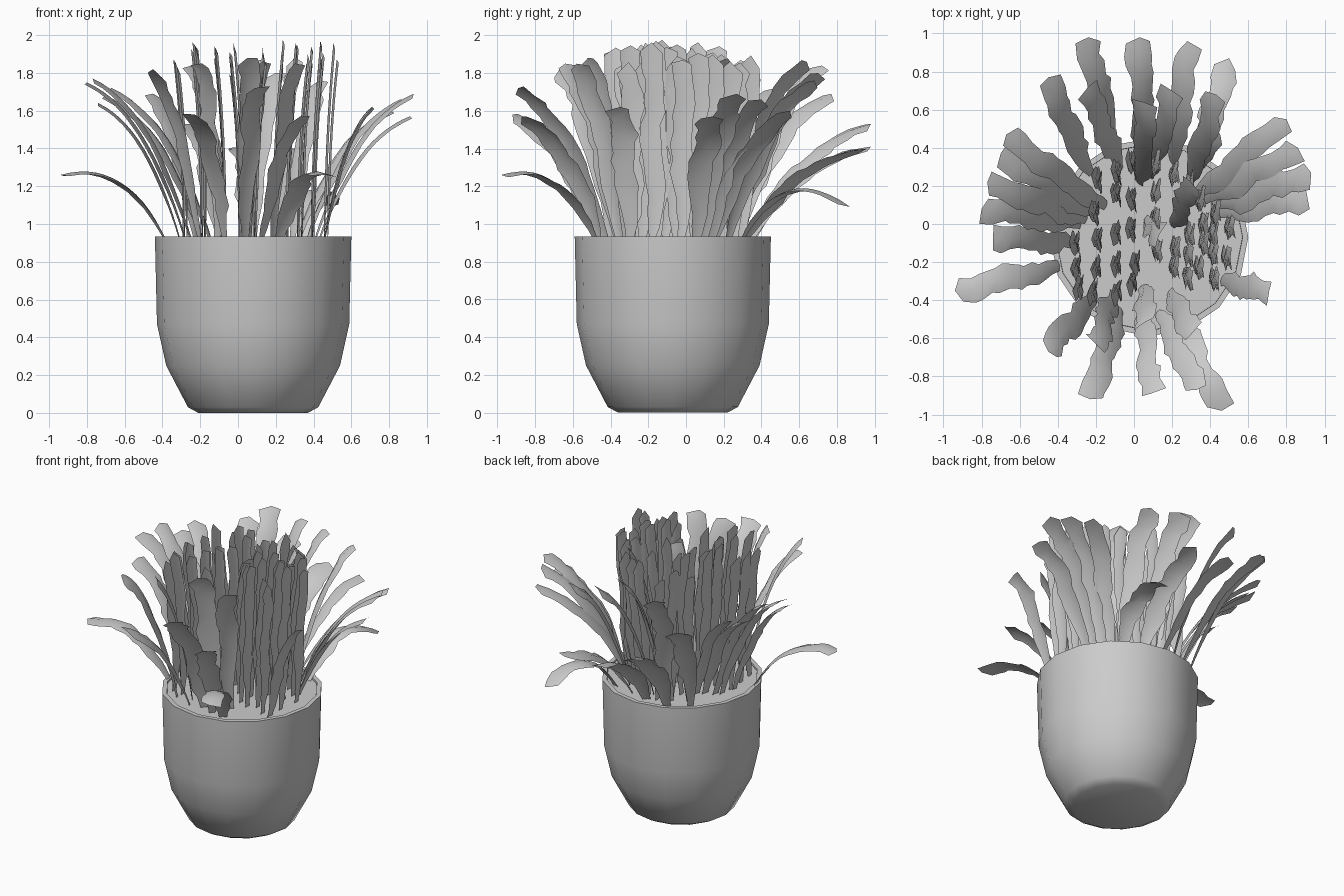
import bpy, bmesh, random
from math import sin, cos, pi
from mathutils import Vector

if "Cube" in bpy.data.objects:
    bpy.data.objects.remove(bpy.data.objects["Cube"])

random.seed(4)
CX, CY = 0.08, -0.07   # pot axis
Y = Vector((0, 1, 0))


def finish(bm, name, angle):
    me = bpy.data.meshes.new(name)
    bm.to_mesh(me)
    bm.free()
    ob = bpy.data.objects.new(name, me)
    bpy.context.collection.objects.link(ob)
    bpy.ops.object.select_all(action='DESELECT')
    ob.select_set(True)
    bpy.context.view_layer.objects.active = ob
    bpy.ops.object.shade_smooth_by_angle(angle=angle)
    return ob


def lathe(name, profile, sides=16, cap_first=True, cap_last=True):
    bm = bmesh.new()
    rings = [[bm.verts.new((CX + r * cos(2 * pi * i / sides), CY + r * sin(2 * pi * i / sides), z))
              for i in range(sides)] for r, z in profile]
    for a, b in zip(rings, rings[1:]):
        for i in range(sides):
            j = (i + 1) % sides
            bm.faces.new((a[i], a[j], b[j], b[i]))
    if cap_first:
        bm.faces.new(rings[0][::-1])
    if cap_last:
        bm.faces.new(rings[-1])
    return finish(bm, name, 0.7)


# Pot with rounded foot and thin rim, and the soil disc inside it
lathe("pot", [(0.29, 0), (0.345, 0.03), (0.46, 0.25), (0.509, 0.47), (0.52, 0.935),
              (0.49, 0.935), (0.475, 0.5)], cap_last=False)
lathe("soil", [(0.489, 0.922)], cap_first=False)


def blade(bm, base, ctrl, tip, side, width, roll=0.0, fold=0.22, n=14):
    """Ragged folded leaf along a quadratic curve; roll turns its width towards y."""
    base, ctrl, tip = Vector(base), Vector(ctrl), Vector(tip)
    rows = []
    phase = random.uniform(0, 6)
    for i in range(n + 1):
        t = i / n
        p = base * (1 - t) ** 2 + ctrl * 2 * t * (1 - t) + tip * t * t
        tan = ((ctrl - base) * (1 - t) + (tip - ctrl) * t).normalized()
        across = side + roll * (Y - tan * Y.dot(tan))
        across = (across - tan * across.dot(tan)).normalized()
        nor = across.cross(tan).normalized()
        if i == n:
            rows.append([bm.verts.new(p)])
            break
        w = width * 0.5 * min(1, 0.35 + 2.2 * t)
        sway = across * 0.010 * sin(12 * t + phase)
        row = []
        for s in (-1, 0, 1):
            k = w * random.uniform(0.74, 1.14)
            slip = tan * (random.uniform(-0.01, 0.025) * abs(s))
            if i == n - 1:
                slip = tan * random.uniform(0.0, 0.05) * abs(s)   # forked end
            row.append(bm.verts.new(p + sway + across * s * k + nor * abs(s) * w * fold + slip))
        rows.append(row)
    for a, b in zip(rows, rows[1:]):
        for k in (0, 1):
            if len(b) == 3:
                bm.faces.new((a[k], a[k + 1], b[k + 1], b[k]))
            else:
                bm.faces.new((a[k], a[k + 1], b[0]))


# Upright blades in loose rows: x, then base y values
upright = [(-0.31, (-0.10, -0.22, -0.32)), (-0.21, (0.22, 0.05, -0.08, -0.22, -0.34)),
           (-0.09, (0.25, 0.15, -0.05, -0.20, -0.34)), (-0.01, (0.30, 0.12, -0.03, -0.20, -0.29)),
           (0.11, (0.30, 0.16, 0.02, -0.13)), (0.20, (0.25, -0.12, -0.22)),
           (0.28, (0.20, -0.05, -0.16, -0.27)), (0.35, (0.12, 0.0, -0.10, -0.22)),
           (0.42, (0.05, -0.05, -0.15, -0.28)), (0.49, (-0.02, -0.17))]
bm = bmesh.new()
for x, ys in upright:
    for y in ys:
        x0 = x + random.uniform(-0.015, 0.015)
        top = random.uniform(1.86, 1.99) - 0.3 * abs(y - CY) ** 1.5
        lean = 0.025 if x > CX else -0.025
        dy = 0.12 * (y - CY)
        blade(bm, (x0 - lean, y, 0.9), (x0 - lean, y, 1.45), (x0 + lean, y + dy, top), Y, 0.115)
finish(bm, "upright_leaves", 0.9)

# Arching outer blades: base x, y and tip x, y, z
arching = [
    # back
    (-0.10, 0.33, -0.24, 0.98, 1.53), (-0.22, 0.25, -0.45, 0.77, 1.69), (0.06, 0.32, 0.03, 0.98, 1.41),
    (0.20, 0.30, 0.28, 0.96, 1.40), (0.34, 0.28, 0.50, 0.87, 1.09), (-0.06, 0.28, -0.24, 0.72, 1.84),
    (0.07, 0.25, 0.20, 0.70, 1.80), (0.28, 0.22, 0.43, 0.68, 1.76), (0.03, 0.2, 0.05, 0.64, 1.86),
    # left
    (-0.14, 0.08, -0.67, 0.47, 1.72), (-0.18, 0.04, -0.70, 0.37, 1.68), (-0.24, 0.02, -0.77, 0.22, 1.77),
    (-0.27, 0.0, -0.80, 0.08, 1.75), (-0.30, -0.10, -0.74, -0.07, 1.64), (-0.37, -0.22, -0.94, -0.35, 1.26),
    # right
    (0.31, 0.14, 0.80, 0.55, 1.60), (0.36, 0.12, 0.86, 0.40, 1.66), (0.40, 0.08, 0.93, 0.27, 1.69),
    (0.42, 0.05, 0.91, 0.14, 1.57), (0.45, -0.3, 0.71, -0.35, 1.62),
    # front
    (-0.20, -0.38, -0.45, -0.67, 1.82), (-0.06, -0.44, -0.23, -0.92, 1.58), (0.03, -0.42, 0.09, -0.89, 1.72),
    (0.12, -0.45, 0.33, -0.87, 1.57), (0.22, -0.46, 0.46, -0.98, 1.26), (-0.10, -0.36, -0.19, -0.64, 1.85),
    (0.18, -0.35, 0.30, -0.58, 1.85), (0.04, -0.32, 0.05, -0.52, 1.88),
    # middle
    (0.05, 0.02, 0.13, -0.06, 1.86), (0.20, -0.02, 0.30, 0.22, 1.88)]
bm = bmesh.new()
for bx, by, tx, ty, tz in arching:
    d = Vector((tx - bx, ty - by, 0))
    side = Vector((-d.y, d.x, 0)).normalized()
    droop = tz < 1.3
    cz = max(0.9 + 0.83 * (tz - 0.9), 1.36)
    roll = (0.1 if droop else 0.8) * (1 if d.x > 0 else -1)
    blade(bm, (bx, by, 0.9), (bx + 0.38 * d.x, by + 0.38 * d.y, cz), (tx, ty, tz), side, 0.135, roll)
finish(bm, "arching_leaves", 0.9)
